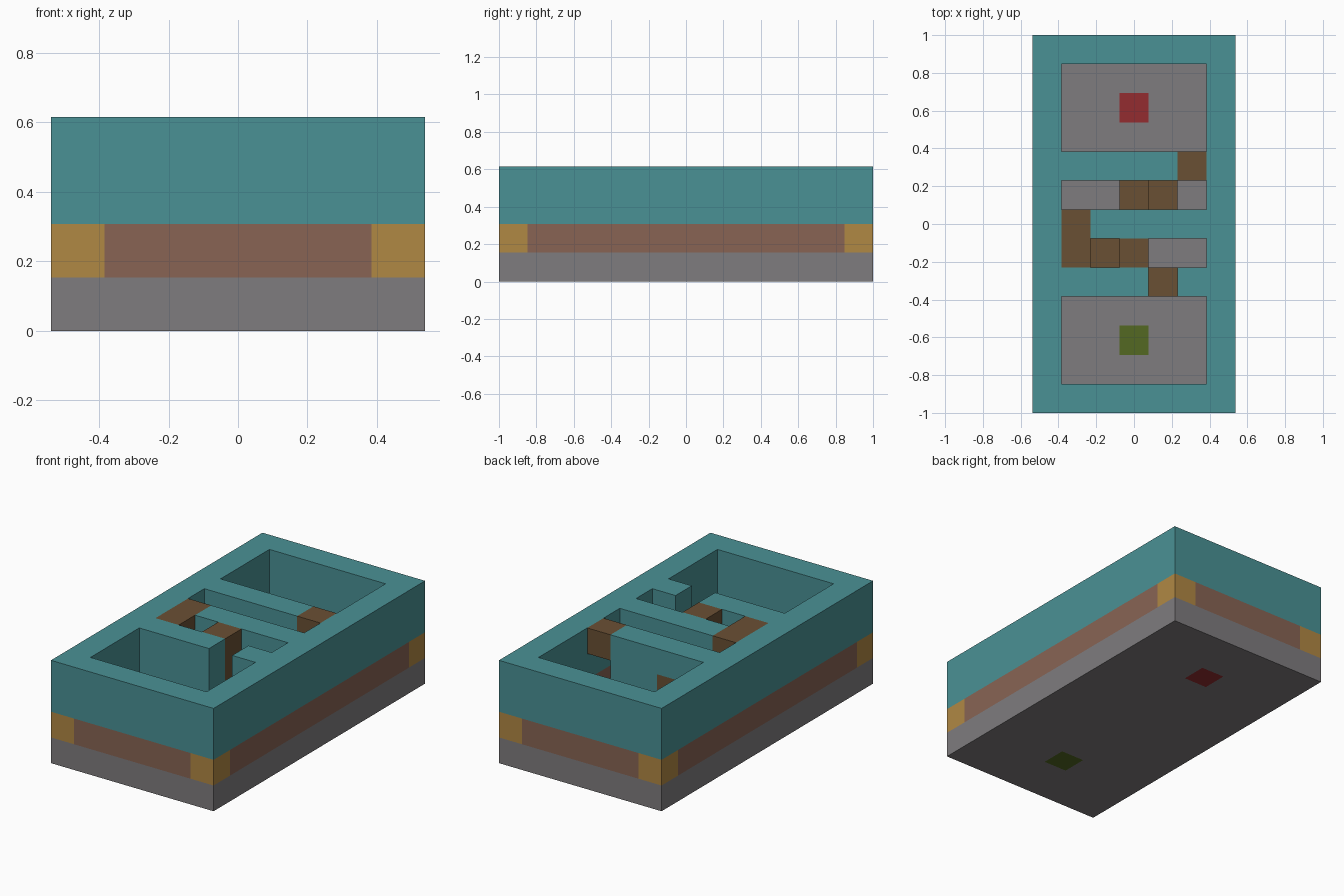
import bpy, bmesh
from mathutils import Vector

if "Cube" in bpy.data.objects:
    bpy.data.objects.remove(bpy.data.objects["Cube"], do_unlink=True)

CELL = 2 / 13
ROOM = ["{0}.....{0}"] * 3

# Floor plans, one string per row from the back to the front
floor = ["SSSSSSS"] * 13
floor[2] = "SSSRSSS"
floor[10] = "SSSGSSS"


def storey(end, wall, passages):
    rooms = [r.format(wall) for r in ROOM]
    return [end] + rooms + passages + rooms + [end]


lower = storey("YWWWWWY", "W", ["WWWWW.W", "W..BB.W", "W.WWWWW", "W.B...W", "WWWWBWW"])
middle = storey("TTTTTTT", "T", ["TTBTT.T", "T..B..T", "T.TTTTT", "T..B..T", "TTTT.TT"])
upper = storey("TTTTTTT", "T", ["TTTTTBT", "T.....T", "TBTTTTT", "TB.B..T", "TTTT.TT"])

cells = {}
for z, plan in enumerate([floor, lower, middle, upper]):
    for row, line in enumerate(plan):
        for x, key in enumerate(line):
            if key != ".":
                cells[(x, 12 - row, z)] = key


def linear(c):
    c /= 255
    return c / 12.92 if c <= 0.04045 else ((c + 0.055) / 1.055) ** 2.4


def material(name, rgb):
    mat = bpy.data.materials.new(name)
    mat.use_nodes = True
    colour = [linear(c) for c in rgb] + [1]
    mat.diffuse_color = colour
    mat.node_tree.nodes["Principled BSDF"].inputs["Base Color"].default_value = colour
    return mat


def build_part(key, name, mat):
    """Make the exposed faces of all blocks of one kind as one clean mesh."""
    bm = bmesh.new()
    for cell in [c for c, k in cells.items() if k == key]:
        centre = Vector(cell) + Vector((0.5, 0.5, 0.5))
        for axis in range(3):
            for sign in (-1, 1):
                n = Vector((0, 0, 0))
                n[axis] = sign
                if tuple(int(v) for v in Vector(cell) + n) in cells:
                    continue
                u = Vector((0, 0, 0))
                u[(axis + 1) % 3] = 0.5
                v = n.cross(u)
                mid = centre + n * 0.5
                corners = [mid - u - v, mid + u - v, mid + u + v, mid - u + v]
                bm.faces.new([bm.verts.new((p - Vector((3.5, 6.5, 0))) * CELL)
                              for p in corners])
    bmesh.ops.remove_doubles(bm, verts=bm.verts[:], dist=0.0001)
    bmesh.ops.dissolve_limit(bm, angle_limit=0.01, verts=bm.verts[:], edges=bm.edges[:])
    mesh = bpy.data.meshes.new(name)
    bm.to_mesh(mesh)
    bm.free()
    mesh.materials.append(mat)
    bpy.context.collection.objects.link(bpy.data.objects.new(name, mesh))


# Each part and its colour
PARTS = [
    ("S", "stone_floor", "grey stone", (127, 124, 126)),
    ("G", "start_tile", "moss green", (84, 104, 34)),
    ("R", "finish_tile", "deep red", (148, 44, 48)),
    ("W", "lower_walls", "red brown brick", (136, 100, 84)),
    ("Y", "corner_posts", "ochre wood", (176, 136, 68)),
    ("T", "upper_walls", "teal", (74, 145, 149)),
    ("B", "wooden_blocks", "brown wood", (106, 80, 52)),
]
for key, name, colour_name, rgb in PARTS:
    build_part(key, name, material(colour_name, rgb))
